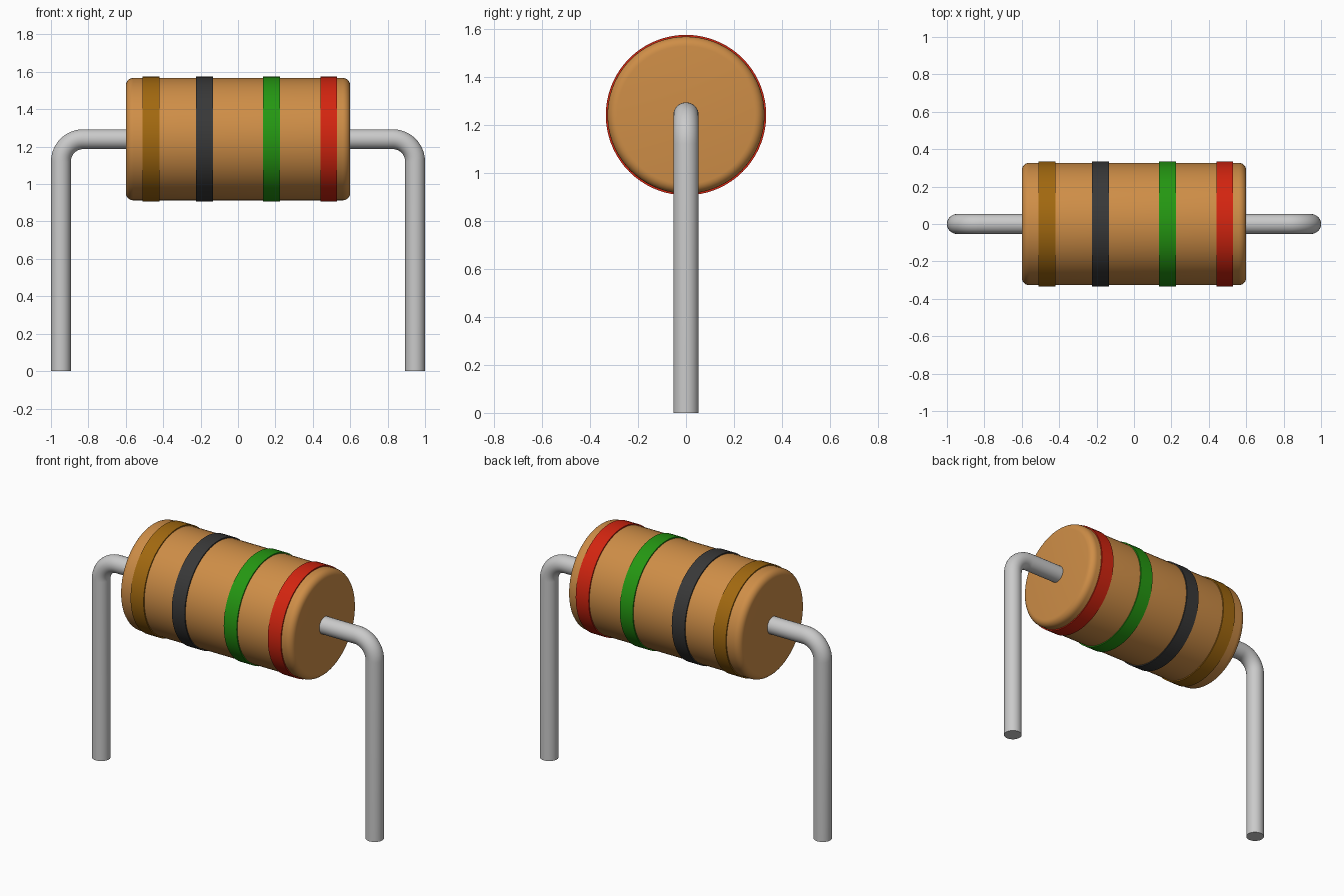
import bpy, bmesh, math
from mathutils import Vector

if "Cube" in bpy.data.objects:
    bpy.data.objects.remove(bpy.data.objects["Cube"], do_unlink=True)

AXIS_Z = 1.24       # height of the body axis
BODY_R = 0.327
BAND_R = 0.334
HALF_LEN = 0.6
LEAD_R = 0.053


def material(name, rgb):
    mat = bpy.data.materials.new(name)
    mat.use_nodes = True
    colour = (*rgb, 1.0)
    mat.diffuse_color = colour
    bsdf = mat.node_tree.nodes["Principled BSDF"]
    bsdf.inputs["Base Color"].default_value = colour
    bsdf.inputs["Roughness"].default_value = 0.5
    return mat


def loft(name, rings, mat, closed=False):
    """Skin a list of rings; cap the ends, or join last to first if closed."""
    bm = bmesh.new()
    loops = [[bm.verts.new(p) for p in ring] for ring in rings]
    pairs = list(zip(loops, loops[1:]))
    if closed:
        pairs.append((loops[-1], loops[0]))
    else:
        bm.faces.new(loops[0])
        bm.faces.new(loops[-1])
    for a, b in pairs:
        n = len(a)
        for i in range(n):
            j = (i + 1) % n
            bm.faces.new((a[i], a[j], b[j], b[i]))
    bmesh.ops.recalc_face_normals(bm, faces=bm.faces[:])
    mesh = bpy.data.meshes.new(name)
    bm.to_mesh(mesh)
    bm.free()
    mesh.materials.append(mat)
    obj = bpy.data.objects.new(name, mesh)
    bpy.context.collection.objects.link(obj)
    bpy.ops.object.select_all(action="DESELECT")
    obj.select_set(True)
    bpy.context.view_layer.objects.active = obj
    bpy.ops.object.shade_smooth_by_angle(angle=math.radians(35))
    return obj


def circle(centre, side, radius, n):
    """Ring spanned by the side vector and the y axis."""
    y = Vector((0, 1, 0))
    steps = [2 * math.pi * i / n for i in range(n)]
    return [centre + radius * (math.cos(t) * side + math.sin(t) * y) for t in steps]


def turned(name, profile, mat, closed=False):
    """Revolve (x, radius) points about the body axis."""
    up = Vector((0, 0, 1))
    rings = [circle(Vector((x, 0, AXIS_Z)), up, r, 72) for x, r in profile]
    return loft(name, rings, mat, closed)


ceramic = material("tan ceramic", (0.62, 0.27, 0.063))
metal = material("light grey metal", (0.59, 0.59, 0.59))
brown = material("brown paint", (0.36, 0.14, 0.005))
black = material("black paint", (0.04, 0.04, 0.04))
green = material("green paint", (0.018, 0.31, 0.006))
red = material("red paint", (0.65, 0.018, 0.005))

# Body: cylinder with rounded rims
RIM = 0.04
corner = [(HALF_LEN - RIM + RIM * math.sin(a), BODY_R - RIM + RIM * math.cos(a))
          for a in (math.radians(15 * k) for k in range(7))]
turned("body", [(-x, r) for x, r in reversed(corner)] + corner, ceramic)

# Painted bands standing slightly proud of the body
for name, x, mat in (("brown_band", -0.465, brown), ("black_band", -0.18, black),
                     ("green_band", 0.18, green), ("red_band", 0.485, red)):
    a, b, inner = x - 0.045, x + 0.045, BODY_R - 0.002
    turned(name, [(a, inner), (a, BAND_R), (b, BAND_R), (b, inner)], mat, closed=True)

# Bent wire leads: out of each body end, round a bend, then down to the ground
BEND = 0.12
leg_x = 1 - LEAD_R
for name, s in (("left_lead", 1), ("right_lead", -1)):
    path = [(HALF_LEN - 0.02, AXIS_Z, 0)]
    for k in range(13):
        a = math.radians(7.5 * k)
        path.append((leg_x - BEND + BEND * math.sin(a),
                     AXIS_Z - BEND + BEND * math.cos(a), a))
    path.append((leg_x, 0, math.pi / 2))
    rings = [circle(Vector((s * x, 0, z)),
                    Vector((s * math.sin(a), 0, math.cos(a))), LEAD_R, 32)
             for x, z, a in path]
    loft(name, rings, metal)
